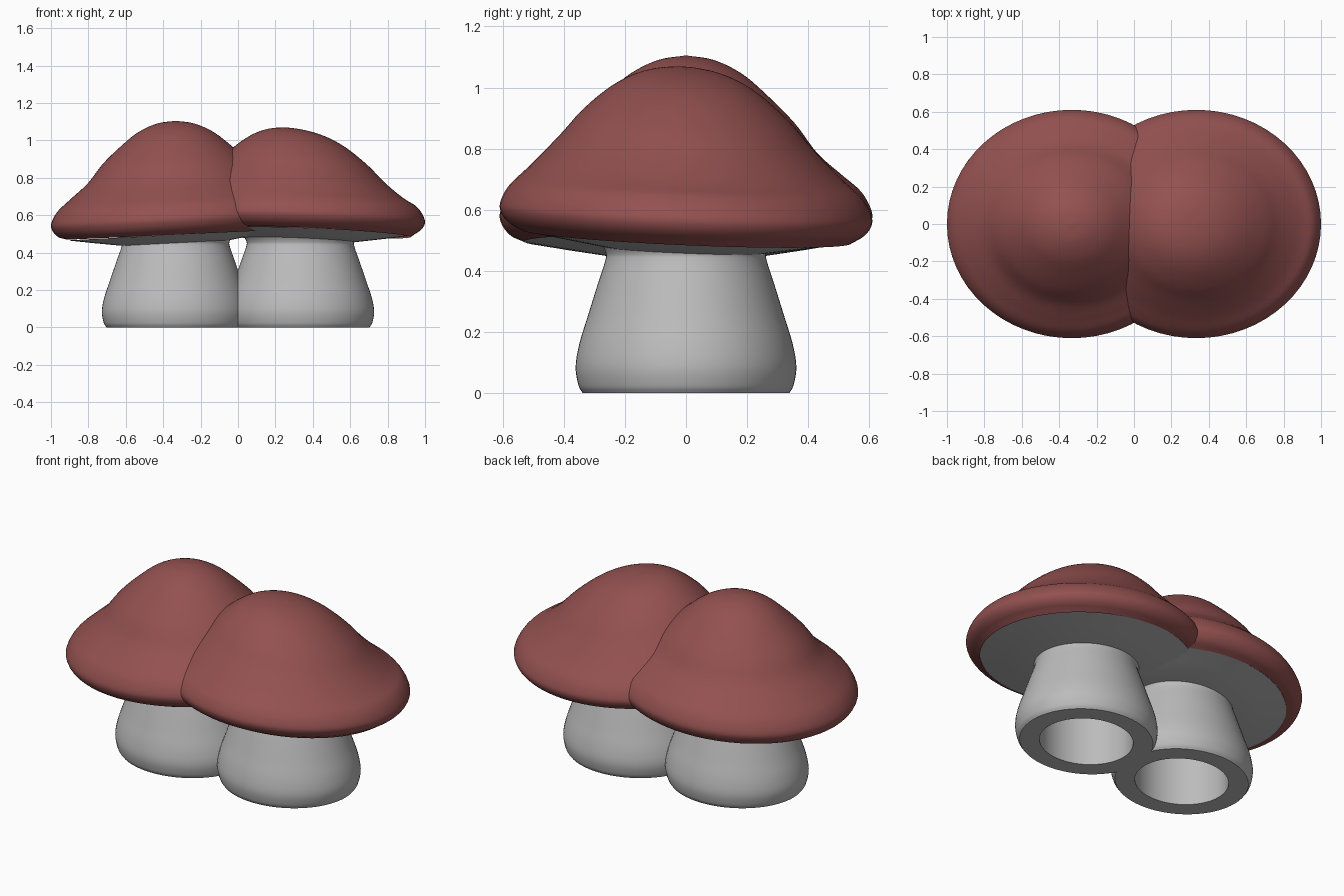
import bpy, math
from mathutils import Vector

if "Cube" in bpy.data.objects:
    bpy.data.objects.remove(bpy.data.objects["Cube"])

SEG = 64
Y_SQUASH = 0.915


def material(name, color):
    m = bpy.data.materials.new(name)
    m.diffuse_color = color
    m.use_nodes = True
    m.node_tree.nodes["Principled BSDF"].inputs["Base Color"].default_value = m.diffuse_color
    return m


red = material("cap_red", (0.29, 0.082, 0.08, 1))
grey = material("stem_grey", (0.5, 0.5, 0.5, 1))


def smooth_curve(pts, steps=5):
    """Catmull-Rom curve through (radius, height) points."""
    p = [Vector(q) for q in pts]
    p = [2 * p[0] - p[1]] + p + [2 * p[-1] - p[-2]]
    out = []
    for i in range(1, len(p) - 2):
        a, b, c, d = p[i - 1:i + 3]
        for k in range(steps):
            t = k / steps
            out.append(0.5 * (2 * b + (c - a) * t + (2 * a - 5 * b + 4 * c - d) * t * t
                              + (3 * b - a - 3 * c + d) * t ** 3))
    return out + [p[-2]]


def lathe(name, profile, cx, mat, tilt_top=(0, 0), tilt_rim=(0, 0)):
    """Spin a profile about z; the tilt blends from the centre to the rim."""
    verts, faces, rings = [], [], []
    for r, z in profile:
        if r < 1e-5:
            rings.append([len(verts)] * SEG)
            verts.append((cx, 0, z))
            continue
        rings.append(list(range(len(verts), len(verts) + SEG)))
        f = min(r / 0.62, 1) ** 2
        sx = tilt_top[0] * (1 - f) + tilt_rim[0] * f
        sy = tilt_top[1] * (1 - f) + tilt_rim[1] * f
        for i in range(SEG):
            a = 2 * math.pi * i / SEG
            x, y = r * math.cos(a), r * Y_SQUASH * math.sin(a)
            verts.append((cx + x, y, z + sx * x + sy * y))
    for lo, hi in zip(rings, rings[1:]):
        for i in range(SEG):
            j = (i + 1) % SEG
            q = list(dict.fromkeys((lo[i], lo[j], hi[j], hi[i])))
            if len(q) > 2:
                faces.append(q)
    mesh = bpy.data.meshes.new(name)
    mesh.from_pydata(verts, [], faces)
    mesh.update()
    mesh.materials.append(mat)
    ob = bpy.data.objects.new(name, mesh)
    bpy.context.collection.objects.link(ob)
    bpy.ops.object.select_all(action='DESELECT')
    ob.select_set(True)
    bpy.context.view_layer.objects.active = ob
    bpy.ops.object.shade_smooth_by_angle(angle=math.radians(40))
    return ob


# Cap profiles, from under the rim up to the crown
left_cap = [(0.58, 0.496), (0.63, 0.518), (0.66, 0.553), (0.665, 0.593), (0.63, 0.655),
            (0.56, 0.712), (0.47, 0.785), (0.39, 0.882), (0.29, 0.975), (0.2, 1.045),
            (0.1, 1.09), (0, 1.105)]
right_cap = [(0.59, 0.512), (0.635, 0.535), (0.662, 0.567), (0.664, 0.603), (0.63, 0.66),
             (0.55, 0.728), (0.45, 0.822), (0.37, 0.905), (0.27, 0.983), (0.18, 1.029),
             (0.09, 1.052), (0, 1.06)]

# Stem: bore wall, flat foot ring, rounded bulge, slight flare under the cap
outer = [(0.37, 0), (0.385, 0.025), (0.395, 0.085), (0.382, 0.16), (0.352, 0.25),
         (0.318, 0.35), (0.29, 0.43), (0.288, 0.46), (0.31, 0.5)]
stem = [(0.26, 0.48), (0.26, 0.24), (0.26, 0)] + [tuple(p) for p in smooth_curve(outer)]

for side, cx, cap, joint, top, rim in (
        ("left", -0.333, left_cap, 0.452, (0, 0), (0.053, 0)),
        ("right", 0.333, right_cap, 0.467, (-0.18, -0.07), (-0.035, -0.04))):
    lathe(side + "_cap", smooth_curve(cap), cx, red, top, rim)
    # Shallow cone closing the cap from below
    under = [(0, joint), (0.29, joint), (0.44, (joint + cap[0][1]) / 2), cap[0]]
    lathe(side + "_cap_underside", under, cx, grey, rim, rim)
    lathe(side + "_stem", stem, cx, grey)
